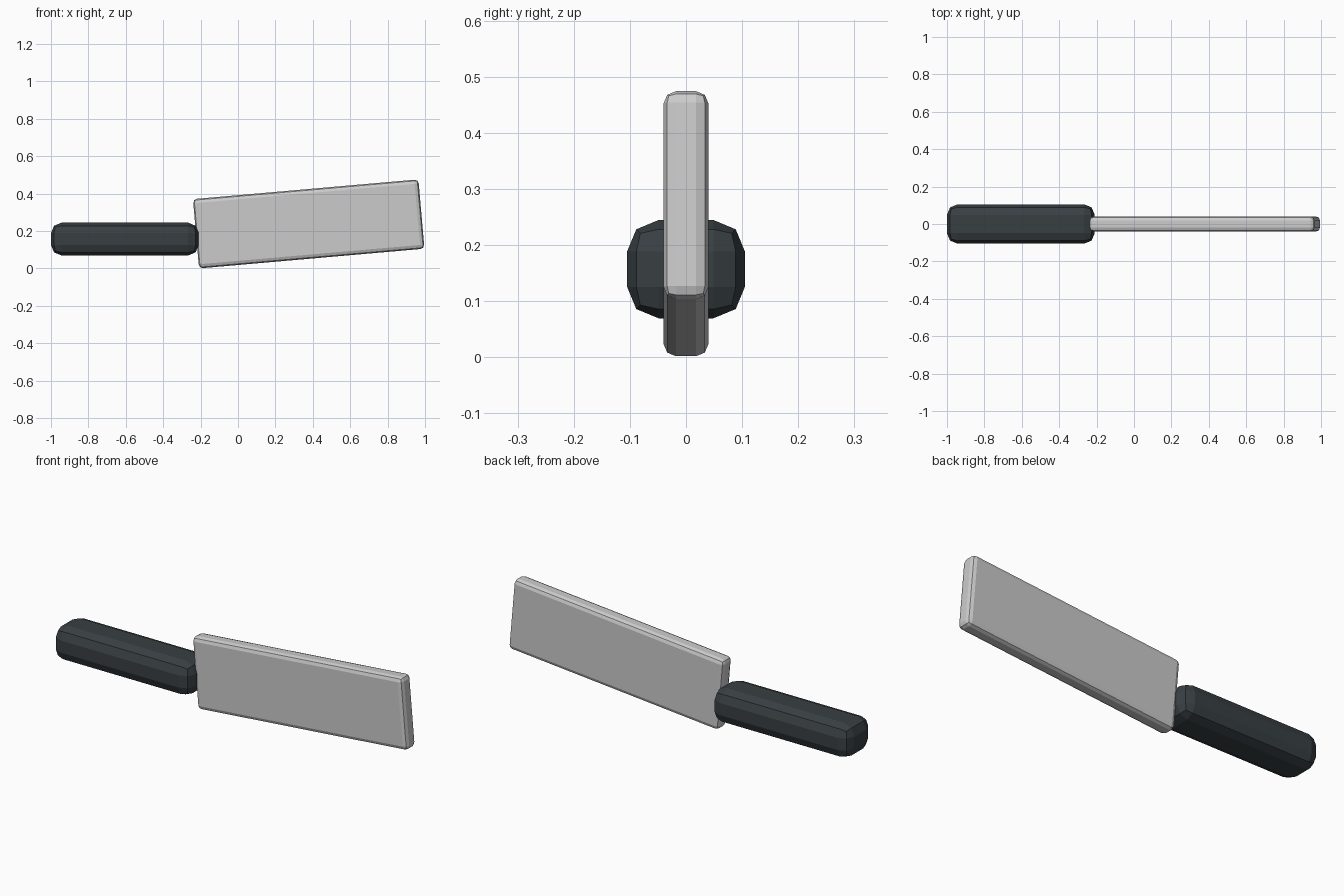
import bpy
from math import radians

if "Cube" in bpy.data.objects:
    bpy.data.objects.remove(bpy.data.objects["Cube"])


def material(name, color):
    mat = bpy.data.materials.new(name)
    mat.diffuse_color = color
    mat.use_nodes = True
    mat.node_tree.nodes["Principled BSDF"].inputs["Base Color"].default_value = mat.diffuse_color
    return mat


def rounded_bar(name, size, centre, bevel, mat, tilt=0.0):
    """Box with a two-segment bevel, tilted about the y axis."""
    bpy.ops.mesh.primitive_cube_add(size=1, location=centre)
    obj = bpy.context.object
    obj.name = name
    obj.scale = size
    bpy.ops.object.transform_apply(location=False, rotation=False, scale=True)
    obj.rotation_euler.y = radians(tilt)
    mod = obj.modifiers.new("Bevel", "BEVEL")
    mod.width = bevel
    mod.segments = 2
    mod.limit_method = 'NONE'
    obj.data.materials.append(mat)
    return obj


# Chunky dark grip
rounded_bar("handle", (0.79, 0.21, 0.175), (-0.605, 0, 0.157), 0.056,
            material("dark_grip", (0.04, 0.05, 0.055, 1)))

# Broad blade, tipped up slightly from the grip
rounded_bar("blade", (1.21, 0.08, 0.372), (0.378, 0, 0.238), 0.022,
            material("steel", (0.6, 0.62, 0.62, 1)), tilt=-5)
